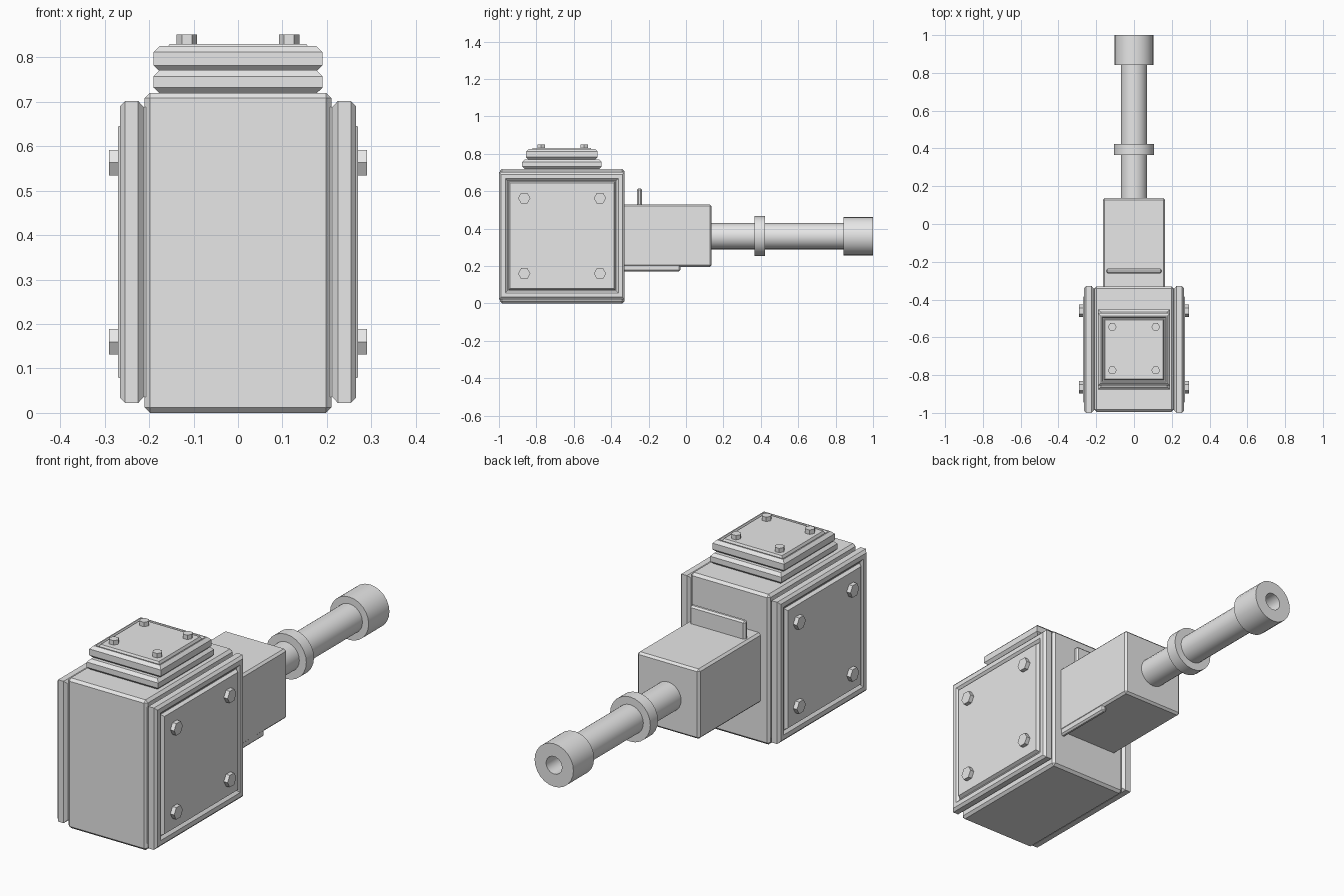
import bpy, bmesh, math
from mathutils import Matrix, Vector

if "Cube" in bpy.data.objects:
    bpy.data.objects.remove(bpy.data.objects["Cube"], do_unlink=True)

GREY = (0.8, 0.8, 0.8, 1)
metal = bpy.data.materials.new("plain grey metal")
metal.use_nodes = True
metal.diffuse_color = GREY
metal.node_tree.nodes["Principled BSDF"].inputs["Base Color"].default_value = GREY

# Turns local (u, v, height) into world axes
UP = Matrix.Identity(3)
SIDE = Matrix(((0, 0, 1), (1, 0, 0), (0, 1, 0)))    # height runs along x
BACK = Matrix(((1, 0, 0), (0, 0, 1), (0, -1, 0)))   # height runs along y


def finish(name, bm, mirror=False):
    bmesh.ops.recalc_face_normals(bm, faces=bm.faces)
    mesh = bpy.data.meshes.new(name)
    bm.to_mesh(mesh)
    bm.free()
    mesh.materials.append(metal)
    obj = bpy.data.objects.new(name, mesh)
    bpy.context.collection.objects.link(obj)
    if mirror:
        obj.modifiers.new("mirror", 'MIRROR')
    return obj


def block(name, low, high, bevel):
    """Chamfered box between two corners."""
    bm = bmesh.new()
    bmesh.ops.create_cube(bm, size=1)
    low, high = Vector(low), Vector(high)
    for v in bm.verts:
        v.co = (low + high) / 2 + v.co * (high - low)
    obj = finish(name, bm)
    mod = obj.modifiers.new("chamfer", 'BEVEL')
    mod.width, mod.segments = bevel, 1
    return obj


def loft(name, loops, axes, centre, mirror=False):
    """Skin a list of equal point loops and cap both ends."""
    bm = bmesh.new()
    rings = [[bm.verts.new(axes @ Vector(p) + Vector(centre)) for p in loop]
             for loop in loops]
    n = len(rings[0])
    for a, b in zip(rings, rings[1:]):
        for i in range(n):
            j = (i + 1) % n
            bm.faces.new((a[i], a[j], b[j], b[i]))
    bm.faces.new(rings[0])
    bm.faces.new(rings[-1])
    return finish(name, bm, mirror)


def plate(name, half_u, half_v, steps, axes, centre, mirror=False):
    """Rectangular plate from (inset, height) steps."""
    corners = ((-1, -1), (1, -1), (1, 1), (-1, 1))
    loops = [[(u * (half_u - inset), v * (half_v - inset), h) for u, v in corners]
             for inset, h in steps]
    return loft(name, loops, axes, centre, mirror)


def turned(name, sides, steps, axes, centre, mirror=False):
    """Round or hexagonal part from (radius, height) steps."""
    angles = [math.tau * i / sides for i in range(sides)]
    loops = [[(r * math.cos(a), r * math.sin(a), h) for a in angles]
             for r, h in steps]
    return loft(name, loops, axes, centre, mirror)


# Main housing
block("housing", (-0.21, -0.995, 0), (0.21, -0.33, 0.72), 0.012)

# Side covers: chamfered frame, groove and raised panel, both sides
MID_Y = -0.664
plate("side_cover", 0.336, 0.34,
      [(0.014, 0.205), (0.014, 0.212), (0, 0.225), (0, 0.254), (0.012, 0.265),
       (0.034, 0.265), (0.046, 0.254), (0.05, 0.254), (0.058, 0.27)],
      SIDE, (0, MID_Y, 0.362), True)
for y in (-0.865, -0.46):
    for z in (0.16, 0.563):
        turned("side_bolt", 6, [(0.033, 0.26), (0.033, 0.29)], SIDE, (0, y, z), True)

# Stepped cap on the top
plate("cap_base", 0.19, 0.212,
      [(0.012, 0.715), (0.012, 0.72), (0, 0.732), (0, 0.757), (0.014, 0.771)],
      UP, (0, MID_Y, 0))
plate("cap_lid", 0.19, 0.192,
      [(0.014, 0.768), (0, 0.782), (0, 0.812), (0.014, 0.826),
       (0.02, 0.826), (0.026, 0.818), (0.03, 0.818), (0.036, 0.83)],
      UP, (0, MID_Y, 0))
for y in (-0.775, -0.545):
    turned("cap_bolt", 6, [(0.023, 0.825), (0.023, 0.851)], UP, (0.115, y, 0))
    turned("cap_bolt", 6, [(0.023, 0.825), (0.023, 0.851)], UP, (-0.115, y, 0))

# Rear block with its upper fin and lower strip
block("rear_block", (-0.165, -0.34, 0.195), (0.165, 0.137, 0.53), 0.01)
block("top_fin", (-0.147, -0.262, 0.5), (0.147, -0.235, 0.615), 0.008)
block("bottom_strip", (0.138, -0.34, 0.172), (0.163, -0.03, 0.23), 0.008)

# Barrel, collar and hollow muzzle
AXIS = (0, 0, 0.36)
round_parts = [
    turned("barrel", 24, [(0.07, 0.12), (0.07, 0.86)], BACK, AXIS),
    turned("collar", 24, [(0.107, 0.365), (0.107, 0.423)], BACK, AXIS),
    turned("muzzle", 24, [(0.103, 0.843), (0.103, 1.0), (0.042, 1.0), (0.042, 0.87)],
           BACK, AXIS),
]
bpy.ops.object.select_all(action='DESELECT')
for obj in round_parts:
    obj.select_set(True)
bpy.context.view_layer.objects.active = round_parts[0]
bpy.ops.object.shade_smooth_by_angle(angle=math.radians(35))
